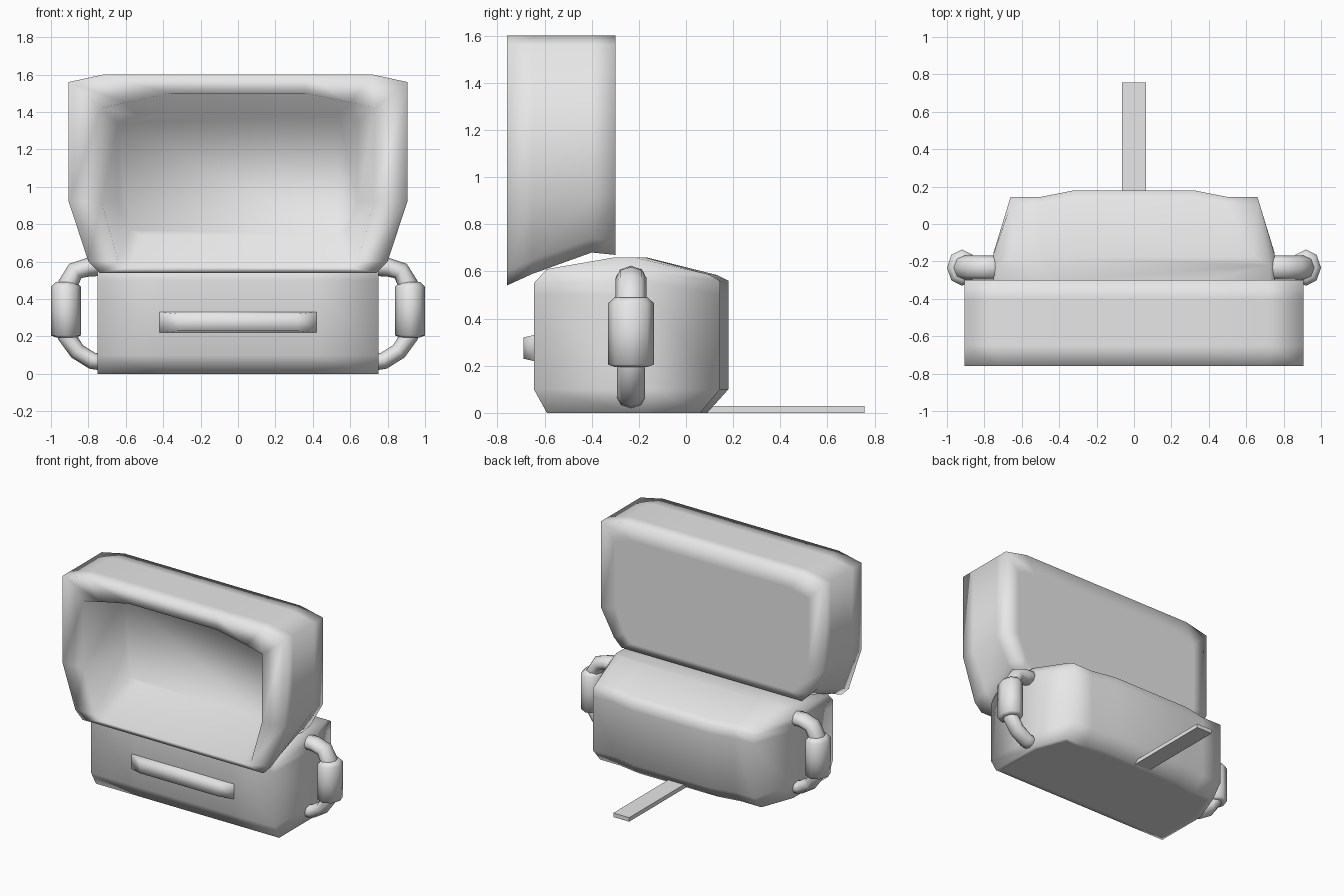
import bpy, bmesh
from math import cos, sin, pi, radians
from mathutils import Vector

old = bpy.data.objects.get("Cube")
if old:
    bpy.data.objects.remove(old)

grey = bpy.data.materials.new("light grey")
grey.use_nodes = True
COLOUR = (0.8, 0.8, 0.8, 1)
grey.diffuse_color = COLOUR
grey.node_tree.nodes["Principled BSDF"].inputs["Base Color"].default_value = COLOUR


def loft(name, rings, angle=180):
    """Skin a list of equal-length closed rings, cap both ends, shade smooth."""
    bm = bmesh.new()
    loops = [[bm.verts.new(p) for p in ring] for ring in rings]
    n = len(loops[0])
    for a, b in zip(loops, loops[1:]):
        for i in range(n):
            j = (i + 1) % n
            bm.faces.new((a[i], a[j], b[j], b[i]))
    bm.faces.new(loops[0])
    bm.faces.new(loops[-1])
    bmesh.ops.recalc_face_normals(bm, faces=bm.faces)
    mesh = bpy.data.meshes.new(name)
    bm.to_mesh(mesh)
    bm.free()
    mesh.materials.append(grey)
    obj = bpy.data.objects.new(name, mesh)
    bpy.context.collection.objects.link(obj)
    bpy.ops.object.select_all(action="DESELECT")
    obj.select_set(True)
    bpy.context.view_layer.objects.active = obj
    if angle < 180:
        bpy.ops.object.shade_smooth_by_angle(angle=radians(angle))
    else:
        bpy.ops.object.shade_smooth()
    return obj


def mirrored(half):
    """Complete a half outline across x = 0."""
    return half + [(-p[0],) + tuple(p[1:]) for p in reversed(half)]


# Hood: rings run from the back panel, round the shell, into the cavity
def hood_ring(y, half, lift=0.0):
    low = len(half) - 2
    pts = [(x, z + (lift if i >= low else 0)) for i, (x, z) in enumerate(half)]
    return [(x, y, z) for x, z in mirrored(pts)]


outer = [(.36, 1.60), (.72, 1.60), (.905, 1.56), (.905, .92), (.80, .60), (.74, .54)]
panel = [(.34, 1.48), (.64, 1.48), (.79, 1.44), (.79, .95), (.72, .66), (.66, .60)]
opening = [(.36, 1.50), (.60, 1.45), (.73, 1.42), (.73, .92), (.64, .60), (.58, .57)]
recess = [(.34, 1.40), (.54, 1.38), (.64, 1.34), (.64, .92), (.58, .64), (.52, .61)]
loft("hood", [
    hood_ring(-.30, panel, .12),
    hood_ring(-.30, outer, .13),
    hood_ring(-.40, outer, .14),
    hood_ring(-.65, outer, .05),
    hood_ring(-.76, outer),
    hood_ring(-.76, opening),
    hood_ring(-.42, recess, .13),
])

# Body: stacked plan outlines with a tapered back
def body_ring(front, back, z_front, z_back, width=1.0):
    plan = [(.32, 1), (.50, .957), (.66, .957), (.75, .6), (.75, 0), (.40, 0)]
    return [(x * width, front + (back - front) * t, z_front + (z_back - z_front) * t)
            for x, t in mirrored(plan)]


loft("body", [
    body_ring(-.55, .05, 0, 0, .95),
    body_ring(-.59, .09, 0, 0),
    body_ring(-.645, .18, .10, .10),
    body_ring(-.645, .18, .50, .50),
    body_ring(-.645, .18, .55, .56),
    body_ring(-.59, .13, .61, .585),
    body_ring(-.30, -.17, .66, .66, .97),
])

# Ridge on the front of the body
loft("front_ridge", [
    [(sx * w, y, z) for sx, z in ((-1, low), (1, low), (1, high), (-1, high))]
    for y, w, low, high in ((-.63, .42, .22, .34), (-.645, .42, .22, .33), (-.69, .32, .23, .32))
])

# Flat tongue at the back
loft("back_tongue", [
    [(x, y, z) for x, z in ((-.065, 0), (.065, 0), (.065, .03), (-.065, .03))]
    for y in (-.10, .757)
], angle=30)


# Side handles: a bent tube with a thicker grip around its upright part
def sweep(name, path, side, sides=8):
    rings = []
    for i, (x, z, r_in, r_y) in enumerate(path):
        a, b = path[max(i - 1, 0)], path[min(i + 1, len(path) - 1)]
        d = Vector((b[0] - a[0], b[1] - a[1])).normalized()
        rings.append([(side * (x + d.y * r_in * cos(t)), -.233 + r_y * sin(t), z - d.x * r_in * cos(t))
                      for t in (2 * pi * k / sides for k in range(sides))])
    loft(name, rings)


for side, label in ((1, "left"), (-1, "right")):
    sweep(label + "_handle", [
        (.68, .575, .05, .065), (.80, .57, .05, .065), (.87, .55, .05, .065),
        (.915, .47, .055, .065), (.92, .34, .055, .065), (.915, .20, .05, .06),
        (.86, .12, .045, .06), (.78, .07, .045, .06), (.68, .055, .045, .06)], side)
    sweep(label + "_grip", [
        (.92, .49, .055, .07), (.92, .465, .08, .097), (.92, .34, .08, .097),
        (.92, .205, .08, .097), (.92, .195, .055, .07)], side)
